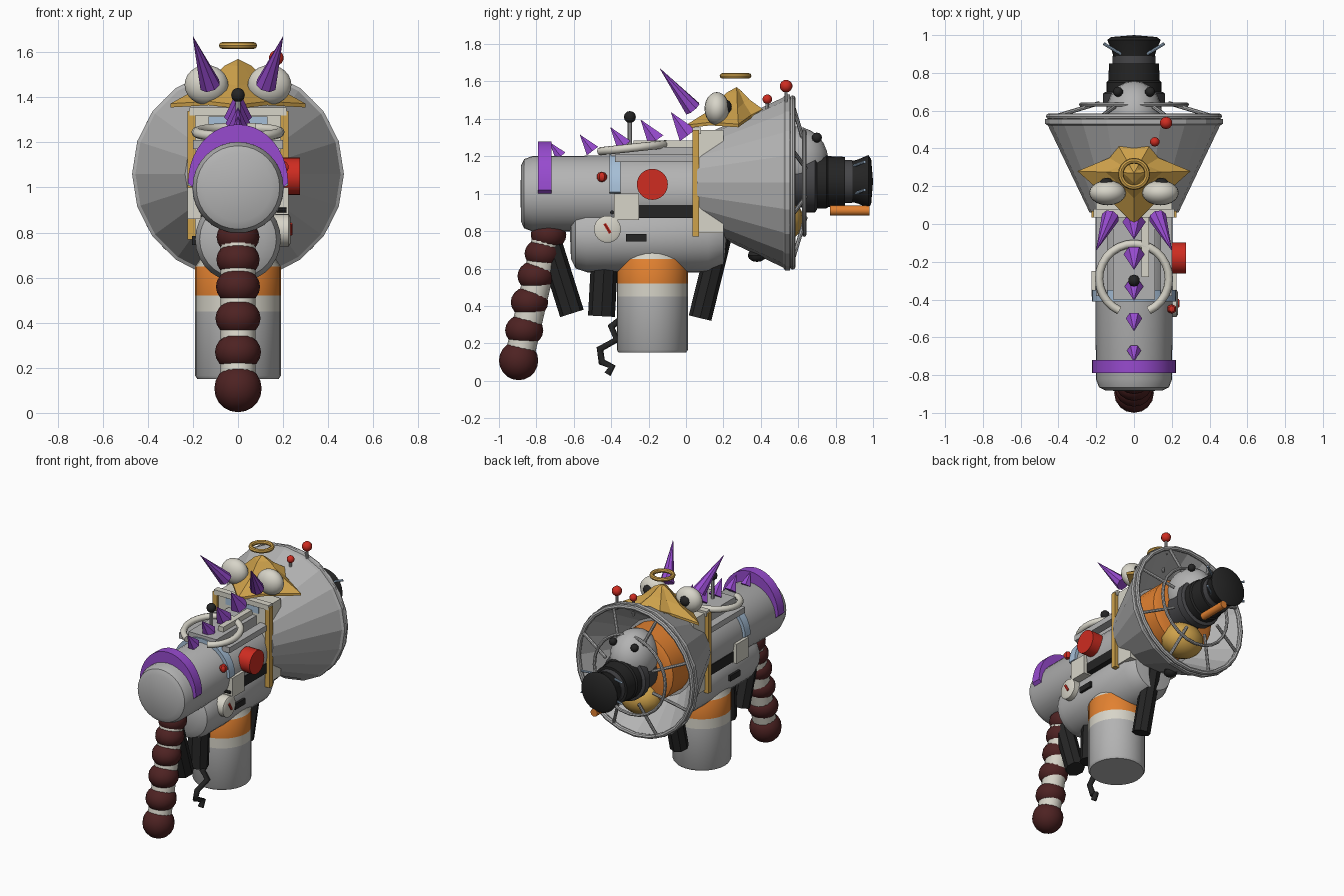
import bpy, bmesh, math
from mathutils import Vector, Matrix

if "Cube" in bpy.data.objects:
    bpy.data.objects.remove(bpy.data.objects["Cube"])

def mat(name, *c):
    m = bpy.data.materials.new(name)
    m.diffuse_color = (*c, 1)
    m.use_nodes = True
    m.node_tree.nodes["Principled BSDF"].inputs["Base Color"].default_value = m.diffuse_color
    return m

GREY = mat("light grey", .45, .45, .45)
CREAM = mat("cream", .68, .66, .58)
PURPLE = mat("purple", .31, .07, .62)
GOLD = mat("gold", .62, .36, .07)
ORANGE = mat("orange", .76, .22, .03)
RED = mat("red", .62, .025, .015)
MAROON = mat("dark maroon", .075, .016, .016)
BLACK = mat("black", .018, .018, .018)
CHAR = mat("charcoal", .06, .06, .065)
BLUE = mat("pale blue", .38, .52, .68)

def finish(name, bm, mats, smooth=False):
    """Turn a bmesh into an object, keeping edges above 35 degrees sharp."""
    bmesh.ops.recalc_face_normals(bm, faces=bm.faces)
    for f in bm.faces:
        f.smooth = smooth
    for e in bm.edges:
        e.smooth = not (len(e.link_faces) == 2 and e.calc_face_angle(0) > math.radians(35))
    me = bpy.data.meshes.new(name)
    bm.to_mesh(me)
    bm.free()
    for m in (mats if isinstance(mats, list) else [mats]):
        me.materials.append(m)
    ob = bpy.data.objects.new(name, me)
    bpy.context.collection.objects.link(ob)
    return ob

def loft(bm, rings, closed=False):
    """Skin rings of points; rings of one point become poles, open ends are capped."""
    vr = [[bm.verts.new(p) for p in r] for r in rings]
    for a, b in zip(vr, vr[1:] + (vr[:1] if closed else [])):
        n = max(len(a), len(b))
        for i in range(n):
            j = (i + 1) % n
            vs = [a[i % len(a)], a[j % len(a)], b[j % len(b)], b[i % len(b)]]
            bm.faces.new(list(dict.fromkeys(vs)))
    if not closed:
        for r in (vr[0], vr[-1]):
            if len(r) > 2:
                bm.faces.new(r)

def lathe(name, prof, origin, axis, mats, n=24, smooth=True, rule=None):
    """Spin (radius, distance) pairs round an axis."""
    q = Vector(axis).to_track_quat('Z', 'Y')
    o = Vector(origin)
    rings = []
    for r, t in prof:
        k = 1 if r == 0 else n
        rings.append([o + q @ Vector((r * math.cos(math.tau * i / n), r * math.sin(math.tau * i / n), t))
                      for i in range(k)])
    bm = bmesh.new()
    loft(bm, rings)
    if rule:
        for f in bm.faces:
            f.material_index = rule(f.calc_center_median())
    return finish(name, bm, mats, smooth)

def rod(name, a, b, r, m, r2=None, n=8, smooth=True):
    d = Vector(b) - Vector(a)
    r2 = r if r2 is None else r2
    return lathe(name, [(r, 0), (r2, d.length)], a, d, m, n, smooth)

def ball(name, c, r, m, u=16, v=10):
    bm = bmesh.new()
    r = (r, r, r) if isinstance(r, (int, float)) else r
    bmesh.ops.create_uvsphere(bm, u_segments=u, v_segments=v, radius=1,
                              matrix=Matrix.Translation(c) @ Matrix.Diagonal((*r, 1)))
    return finish(name, bm, m, True)

def box(name, lo, hi, m):
    lo, hi = Vector(lo), Vector(hi)
    bm = bmesh.new()
    bmesh.ops.create_cube(bm, size=1, matrix=Matrix.Translation((lo + hi) / 2) @ Matrix.Diagonal((*(hi - lo), 1)))
    return finish(name, bm, m)

def ring(name, c, R, r, axis, m, n=24, k=8):
    prof = [(R + r * math.cos(math.tau * i / k), r * math.sin(math.tau * i / k)) for i in range(k + 1)]
    ob = lathe(name, prof[:-1] + prof[:1], c, axis, m, n)
    bm = bmesh.new()
    bm.from_mesh(ob.data)
    bmesh.ops.delete(bm, geom=[f for f in bm.faces if len(f.verts) > 4], context='FACES')
    bmesh.ops.remove_doubles(bm, verts=bm.verts, dist=1e-5)
    bm.to_mesh(ob.data)
    bm.free()

def arch(name, y0, y1, inner, outer, m, n=20):
    """Band over the barrel; inner and outer are (x radius, centre z, z radius)."""
    rings = []
    for i in range(n + 1):
        a = math.pi * i / n
        p = [(s[0] * math.cos(a), s[1] + s[2] * math.sin(a)) for s in (inner, outer)]
        rings.append([(x, y, z) for (x, z), y in ((p[0], y0), (p[1], y0), (p[1], y1), (p[0], y1))])
    bm = bmesh.new()
    loft(bm, rings)
    finish(name, bm, m, True)

def tube(name, pts, r, m):
    cu = bpy.data.curves.new(name, 'CURVE')
    cu.dimensions, cu.bevel_depth, cu.bevel_resolution, cu.use_fill_caps = '3D', r, 2, True
    sp = cu.splines.new('POLY')
    sp.points.add(len(pts) - 1)
    for p, co in zip(sp.points, pts):
        p.co = (*co, 1)
    ob = bpy.data.objects.new(name, cu)
    bpy.context.collection.objects.link(ob)
    me = bpy.data.meshes.new_from_object(ob.evaluated_get(bpy.context.evaluated_depsgraph_get()))
    bpy.data.objects.remove(ob)
    me.materials.clear()
    me.materials.append(m)
    bpy.context.collection.objects.link(bpy.data.objects.new(name, me))

Y = (0, 1, 0)
# main barrel and lower body
lathe("barrel", [(0, -.885), (.15, -.882), (.185, -.865), (.202, -.82), (.205, .1)], (0, 0, 1), Y, GREY, 32)
lathe("lower_body", [(0, -.62), (.12, -.615), (.17, -.59), (.19, -.53), (.19, .12), (.15, .2), (0, .22)],
      (0, 0, .77), Y, GREY, 28)
# bands and spine
arch("purple_band", -.79, -.72, (.2, 1.0, .2), (.222, 1.02, .26), PURPLE)
arch("blue_band", -.41, -.35, (.2, 1.0, .2), (.222, 1.01, .222), BLUE)
for i in range(5):
    y, z, s = -.68 + .17 * i, 1.2 + .028 * i, .75 + .12 * i
    rod(f"spine_spike_{i}", (0, y + .01, z), (0, y - .065 * s, z + .1 * s), .05 * s, PURPLE, .001, 6, False)
# top deck, rails and horseshoe
box("top_deck", (-.11, -.4, 1.16), (.11, .06, 1.25), GREY)
box("top_rail", (.04, -.28, 1.24), (.08, .05, 1.285), CREAM)
for s in (-1, 1):
    box("side_rail", (s * .17 - .03, -.38, 1.17), (s * .17 + .03, .05, 1.21), GREY)
tube("horseshoe", [(.185 * math.sin(a), -.29 + .185 * math.cos(a), 1.245 + .02 * math.cos(a))
                   for a in [math.radians(-155 + 310 * i / 24) for i in range(25)]], .022, CREAM)
rod("knob_stem", (0, -.3, 1.2), (0, -.3, 1.4), .012, GREY)
ball("knob", (0, -.3, 1.41), .032, BLACK, 10, 6)
# square mount behind the dish
box("mount", (-.2, .05, .79), (.2, .2, 1.34), CREAM)
box("mount_top_beam", (-.215, .035, 1.32), (.215, .08, 1.355), CREAM)
box("mount_window", (-.13, .043, 1.27), (.13, .051, 1.315), BLUE)
for s in (-1, 1):
    box("mount_gold_bar", (s * .207 - .018, .035, .77), (s * .207 + .018, .07, 1.34), GOLD)
# dish, rim and cage
lathe("dish", [(0, .06), (.235, .06), (.455, .52), (.47, .53), (.47, .555), (.44, .56), (.27, .3), (0, .3)],
      (0, 0, 1.06), Y, GREY, 20, False)
ring("dish_rim", (0, .57, 1.06), .45, .016, Y, GREY)
ring("cage_ring", (0, .632, 1.06), .28, .011, Y, GREY)
for i in range(8):
    a = math.tau * (i + .5) / 8
    c, s = math.cos(a), math.sin(a)
    rod(f"cage_spoke_{i}", (.2 * c, .64, 1.06 + .2 * s), (.45 * c, .57, 1.06 + .45 * s), .011, GREY)
# things inside the dish
lathe("orange_collar", [(0, .3), (.25, .3), (.25, .5), (.21, .52), (0, .52)], (0, 0, 1.06), Y, ORANGE)
ball("gold_scoop", (0, .5, .86), (.15, .13, .12), GOLD)
ball("head", (0, .58, 1.18), (.15, .18, .18), GREY, 20, 12)
for s in (-1, 1):
    ball("head_eye", (s * .085, .7, 1.3), .027, BLACK, 10, 6)
# snout
def snout(name, prof, m):
    lathe(name, prof, (0, 0, 1.065), Y, m, 24)
snout("snout_disc", [(0, .5), (.14, .5), (.14, .64), (.165, .64), (.165, .69), (.15, .7), (0, .7)], CHAR)
snout("snout_barrel", [(0, .69), (.145, .69), (.145, .75), (.136, .76), (.132, .85), (0, .85)], BLACK)
snout("snout_neck", [(.115, .84), (.115, .89)], CHAR)
snout("snout_flare", [(0, .87), (.105, .87), (.118, .92), (.142, .975), (.12, .99), (0, 1.0)], BLACK)
for s in (-1, 1):
    for z in (1.0, 1.15):
        rod("whisker", (s * .07, .9, z), (s * .16, .955, z + .02), .008, BLUE)
rod("orange_stick", (.04, .77, .91), (.04, .98, .91), .027, ORANGE, n=12)
# hat, halo, eyes and horns
base = [(.3, .28, 1.37), (.13, .35, 1.42), (.08, .41, 1.45), (-.08, .41, 1.45), (-.13, .35, 1.42),
        (-.3, .28, 1.37), (-.13, .13, 1.38), (0, 0, 1.365), (.13, .13, 1.38)]
def hat_ring(s, z, k):
    return [(x * s, .27 + (y - .27) * s, z + (zz - 1.37) * k) for x, y, zz in base]
bm = bmesh.new()
loft(bm, [hat_ring(1, 1.355, 1), hat_ring(1, 1.372, 1), hat_ring(.5, 1.455, .6), hat_ring(.2, 1.54, .1),
          [(0, .27, 1.57)]])
finish("hat", bm, GOLD)
ring("halo", (0, .265, 1.63), .07, .015, (0, 0, 1), GOLD, 20)
for s in (-1, 1):
    ball("eye", (s * .14, .165, 1.455), (.097, .066, .088), CREAM, 20, 12)
    ball("pupil", (s * .145, .205, 1.465), (.042, .04, .04), BLACK, 12, 8)
    rod("horn", (s * .125, .035, 1.455), (s * .2, -.14, 1.67), .048, PURPLE, .001, 8, False)
# red antennas
for x, y, z, r in ((.17, .535, 1.575, .034), (.11, .435, 1.505, .026)):
    rod("antenna_stem", (x, y, z - .13), (x, y, z), .009, GREY)
    ball("antenna_ball", (x, y, z), r, RED, 10, 7)
# side controls
lathe("red_button", [(.083, .18), (.083, .275), (0, .275)], (0, -.18, 1.05), (1, 0, 0), RED)
ball("red_stud", (.2, -.45, 1.09), .028, RED, 6, 5)
lathe("gauge", [(.072, .13), (.072, .225), (.06, .232), (0, .232)], (0, -.42, .81), (1, 0, 0), CREAM)
rod("gauge_needle", (.233, -.435, .84), (.233, -.405, .79), .009, RED, n=6)
rod("gauge_pin", (.15, -.395, .9), (.215, -.395, .9), .011, BLACK)
for s in (-1, 1):
    def side(name, y0, y1, z0, z1, x, m):
        box(name, (s * x - .03, y0, z0), (s * x + .03, y1, z1), m)
    side("side_box", -.385, -.25, .86, 1.0, .195, CREAM)
    side("side_slot", -.25, .05, .87, .94, .17, BLACK)
    side("side_vent", -.32, -.21, .745, .785, .175, BLACK)
# canister
lathe("canister", [(0, .15), (.18, .15), (.19, .165), (.19, .45), (.19, .52), (.19, .65), (.135, .73), (.13, .8)],
      (0, -.18, 0), (0, 0, 1), [GREY, CREAM, ORANGE], 28,
      rule=lambda c: 0 if c.z < .44 else 1 if c.z < .52 or c.z > .66 else 2)
# black grips and wire
for nm, a, b, r in (("front_grip", (0, .19, .8), (0, .075, .335), .062),
                    ("middle_grip", (0, -.435, .66), (0, -.452, .345), .072),
                    ("rear_grip", (0, -.73, .74), (0, -.61, .36), .066)):
    rod(nm, a, b, r, BLACK, n=8, smooth=False)
ball("dish_foot", (0, .38, .67), (.045, .05, .035), BLACK, 10, 6)
tube("curly_wire", [(0, -.33, .34), (0, -.4, .29), (.02, -.37, .22), (0, -.46, .17), (-.02, -.45, .1),
                    (0, -.395, .075), (0, -.42, .035)], .02, BLACK)
# beaded rear handle
beads = [(-.895, .108, .105), (-.865, .27, .102), (-.837, .42, .1), (-.803, .56, .098), (-.767, .68, .096),
         (-.735, .78, .095)]
for i, (y, z, r) in enumerate(beads):
    ball(f"handle_bead_{i}", (0, y, z), (r, r, r * .85 if i else r), MAROON, 16, 10)
rod("handle_core", (0, -.89, .13), (0, -.735, .8), .078, CREAM, n=16)
